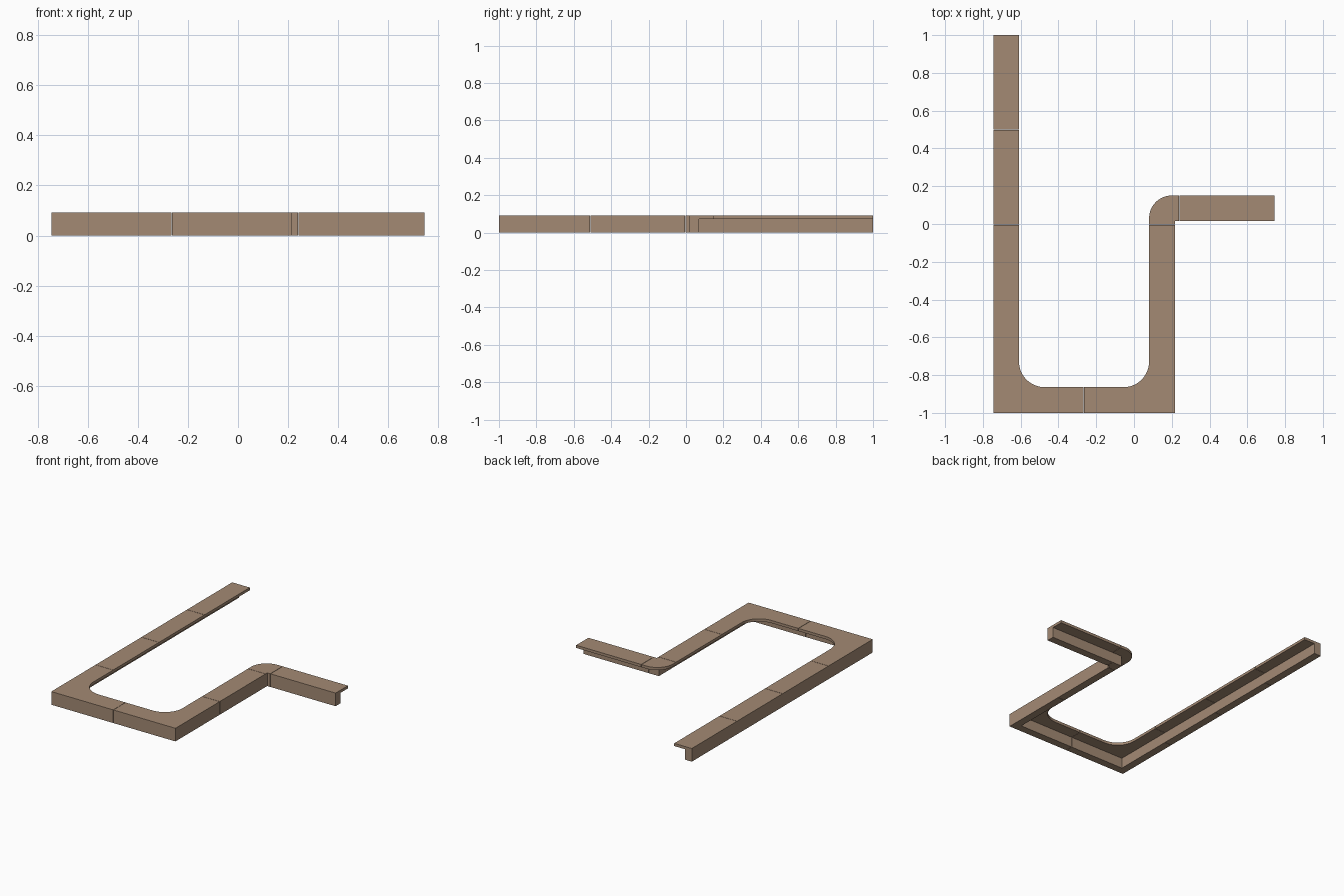
import bpy, bmesh, math

if "Cube" in bpy.data.objects:
    bpy.data.objects.remove(bpy.data.objects["Cube"])

mat = bpy.data.materials.new("brown_wood")
mat.diffuse_color = (0.37, 0.255, 0.175, 1)
mat.use_nodes = True
mat.node_tree.nodes["Principled BSDF"].inputs["Base Color"].default_value = mat.diffuse_color

Z_SPLIT, Z_TOP = 0.073, 0.092
W, T = 0.136, 0.054          # worktop depth, panel thickness
G = 0.0012                   # half of the seam gap
L, R = -0.745, 0.216         # outer faces of the left and middle runs
F, B = -1.0, 0.015           # front run face, right run face


def prism(name, pts, z0, z1):
    """Extrude a counter-clockwise outline from z0 to z1."""
    bm = bmesh.new()
    face = bm.faces.new([bm.verts.new((x, y, z0)) for x, y in pts])
    ext = bmesh.ops.extrude_face_region(bm, geom=[face])
    for v in ext["geom"]:
        if isinstance(v, bmesh.types.BMVert):
            v.co.z = z1
    bmesh.ops.recalc_face_normals(bm, faces=bm.faces)
    me = bpy.data.meshes.new(name)
    bm.to_mesh(me)
    bm.free()
    me.materials.append(mat)
    ob = bpy.data.objects.new(name, me)
    bpy.context.collection.objects.link(ob)


def arc(cx, cy, r, a0, a1, n=12):
    return [(cx + r * math.cos(math.radians(a0 + (a1 - a0) * i / n)),
             cy + r * math.sin(math.radians(a0 + (a1 - a0) * i / n))) for i in range(n + 1)]


def rect(x0, x1, y0, y1):
    return [(x0, y0), (x1, y0), (x1, y1), (x0, y1)]


def straight(name, top, panel):
    prism(name + "_worktop", rect(*top), Z_SPLIT, Z_TOP)
    prism(name + "_panel", rect(*panel), 0, Z_SPLIT)


# straight runs
for i, (y0, y1) in enumerate([(0.5 + G, 1.0), (-0.004 + G, 0.5 - G), (-0.511 + G, -0.004 - G)]):
    straight(f"left_run_{i}", (L, L + W, y0, y1), (L, L + T, y0, y1))
y0, y1 = -0.511 + G, -0.004 - G
straight("middle_run", (R - W, R, y0, y1), (R - T, R, y0, y1))
straight("right_run", (0.24 + G, 0.745, B, B + W), (0.24 + G, 0.745, B, B + T))

# large front corners with a filleted inner edge
MID, YS, r = -0.265, -0.511 - G, 0.136
for name, xo, s in (("left", L, 1), ("right", R, -1)):
    xm, xi, xp = MID - s * G, xo + s * W, xo + s * T
    fillet = arc(xi + s * r, F + W + r, r, 270, 180 if s > 0 else 360)
    prism(name + "_corner_worktop",
          [(xo, F), (xm, F), (xm, F + W)] + fillet + [(xi, YS), (xo, YS)], Z_SPLIT, Z_TOP)
    prism(name + "_corner_panel",
          [(xo, F), (xm, F), (xm, F + T), (xp, F + T), (xp, YS), (xo, YS)], 0, Z_SPLIT)

# small back corner with a rounded outer edge
xa, xb, ya, r = R - W, 0.24 - G, -0.004 + G, 0.12
prism("back_corner_worktop",
      [(xa, ya), (R, ya), (R, B), (xb, B), (xb, B + W)]
      + arc(xa + r, B + W - r, r, 90, 180), Z_SPLIT, Z_TOP)
prism("back_corner_panel",
      [(R - T, ya), (R, ya), (R, B), (xb, B), (xb, B + T), (R - T, B + T)], 0, Z_SPLIT)
